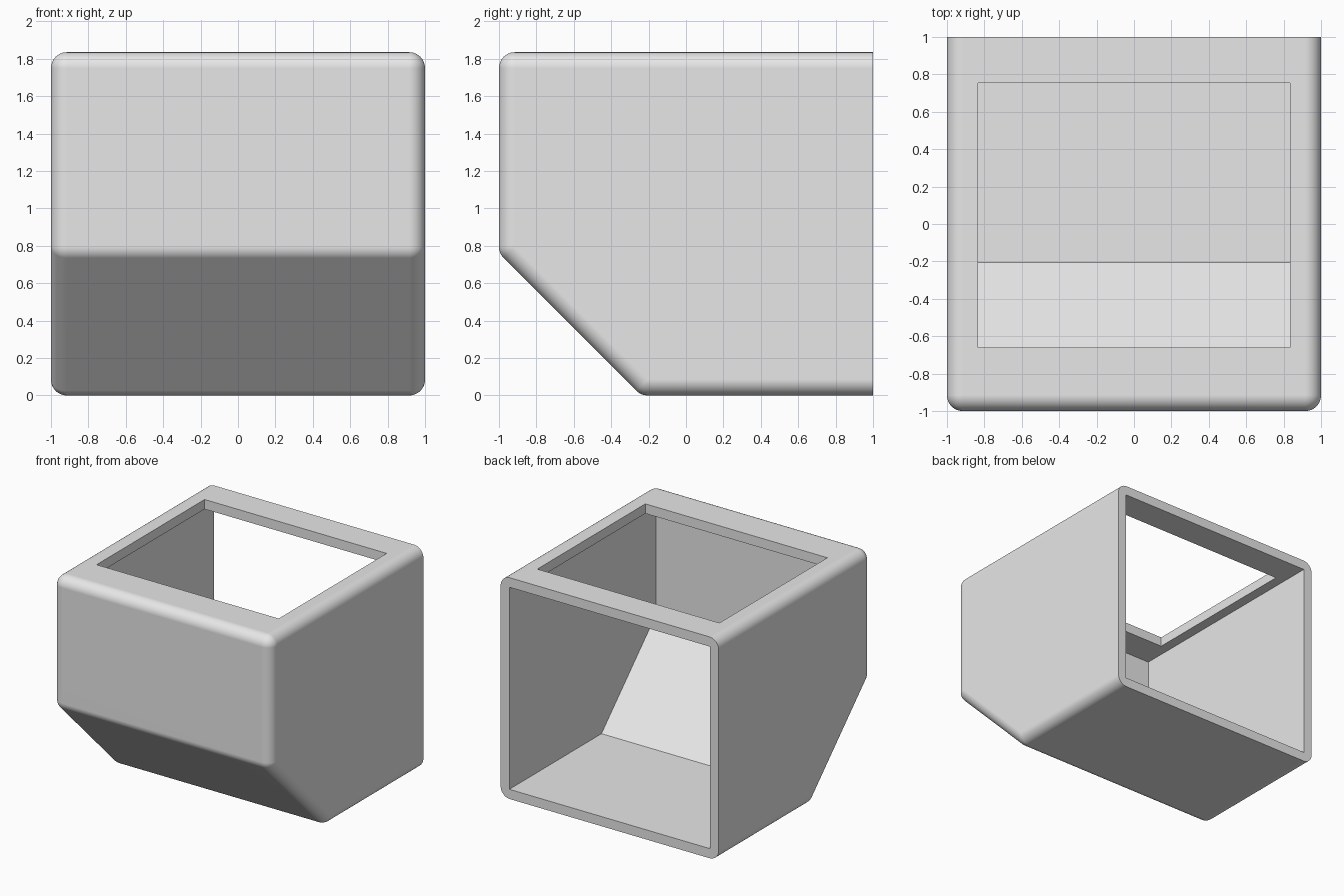
import bpy, bmesh, math
from mathutils import Matrix, Vector

default = bpy.data.objects.get("Cube")
if default:
    bpy.data.objects.remove(default, do_unlink=True)

HEIGHT = 1.835
CHAMFER = 0.24      # outer slope satisfies y + z = -CHAMFER
WALL = 0.08
RADIUS = 0.085
BACK = 1.5          # overshoot behind the open back


def inset_corners(d):
    """Corners of the side profile swept across x, moved inward by d."""
    t = d * math.tan(math.pi / 8)
    profile = [(-1 + d, HEIGHT - d), (-1 + d, 1 - CHAMFER + t),
               (t - CHAMFER, d), (BACK, d), (BACK, HEIGHT - d)]
    return [Vector((x, y, z)) for x in (d - 1, 1 - d) for y, z in profile]


def hull_object(name, points):
    """Convex solid around the points, with flat regions merged."""
    bm = bmesh.new()
    verts = [bm.verts.new(p) for p in points]
    bmesh.ops.convex_hull(bm, input=verts)
    loose = [v for v in bm.verts if not v.link_faces]
    bmesh.ops.delete(bm, geom=loose, context='VERTS')
    # Trim the solid flat at the open back
    if name == "shell":
        cut = bmesh.ops.bisect_plane(
            bm, geom=bm.verts[:] + bm.edges[:] + bm.faces[:],
            plane_co=(0, 1, 0), plane_no=(0, 1, 0), clear_outer=True)
        rim = [e for e in cut["geom_cut"] if isinstance(e, bmesh.types.BMEdge)]
        bmesh.ops.holes_fill(bm, edges=rim, sides=0)
    bmesh.ops.dissolve_limit(bm, angle_limit=math.radians(0.5),
                             verts=bm.verts[:], edges=bm.edges[:])
    bmesh.ops.recalc_face_normals(bm, faces=bm.faces[:])
    mesh = bpy.data.meshes.new(name)
    bm.to_mesh(mesh)
    bm.free()
    obj = bpy.data.objects.new(name, mesh)
    bpy.context.collection.objects.link(obj)
    return obj


def ball_points():
    """Points of a ball whose poles lie along x."""
    bm = bmesh.new()
    bmesh.ops.create_uvsphere(bm, u_segments=48, v_segments=24, radius=RADIUS,
                              matrix=Matrix.Rotation(math.pi / 2, 4, 'Y'))
    points = [v.co.copy() for v in bm.verts]
    bm.free()
    return points


# Rounded outer body
ball = ball_points()
shell = hull_object("shell", [c + p for c in inset_corners(RADIUS) for p in ball])

# Sharp-cornered cavity, open at the back, and the top opening
cavity = hull_object("cavity_cutter", inset_corners(WALL))
opening = hull_object("opening_cutter", [
    Vector((x, y, z)) for x in (-0.835, 0.835)
    for y in (-0.66, 0.755) for z in (HEIGHT - 0.2, HEIGHT + 0.2)])

bpy.context.view_layer.objects.active = shell
for other in bpy.context.selected_objects:
    other.select_set(False)
shell.select_set(True)
for cutter in (cavity, opening):
    cutter.hide_render = True
    mod = shell.modifiers.new("cut", 'BOOLEAN')
    mod.operation = 'DIFFERENCE'
    mod.solver = 'EXACT'
    mod.object = cutter
    bpy.ops.object.modifier_apply(modifier=mod.name)
    bpy.data.objects.remove(cutter, do_unlink=True)

# Smooth rounded edges with flat walls
bpy.ops.object.shade_smooth_by_angle(angle=math.radians(30))
normals = shell.modifiers.new("flat_walls", 'WEIGHTED_NORMAL')
normals.keep_sharp = True

# Single grey finish
grey = bpy.data.materials.new("light_grey")
grey.use_nodes = True
colour = (0.8, 0.8, 0.8, 1)
grey.diffuse_color = colour
grey.node_tree.nodes["Principled BSDF"].inputs["Base Color"].default_value = colour
shell.data.materials.clear()
shell.data.materials.append(grey)
